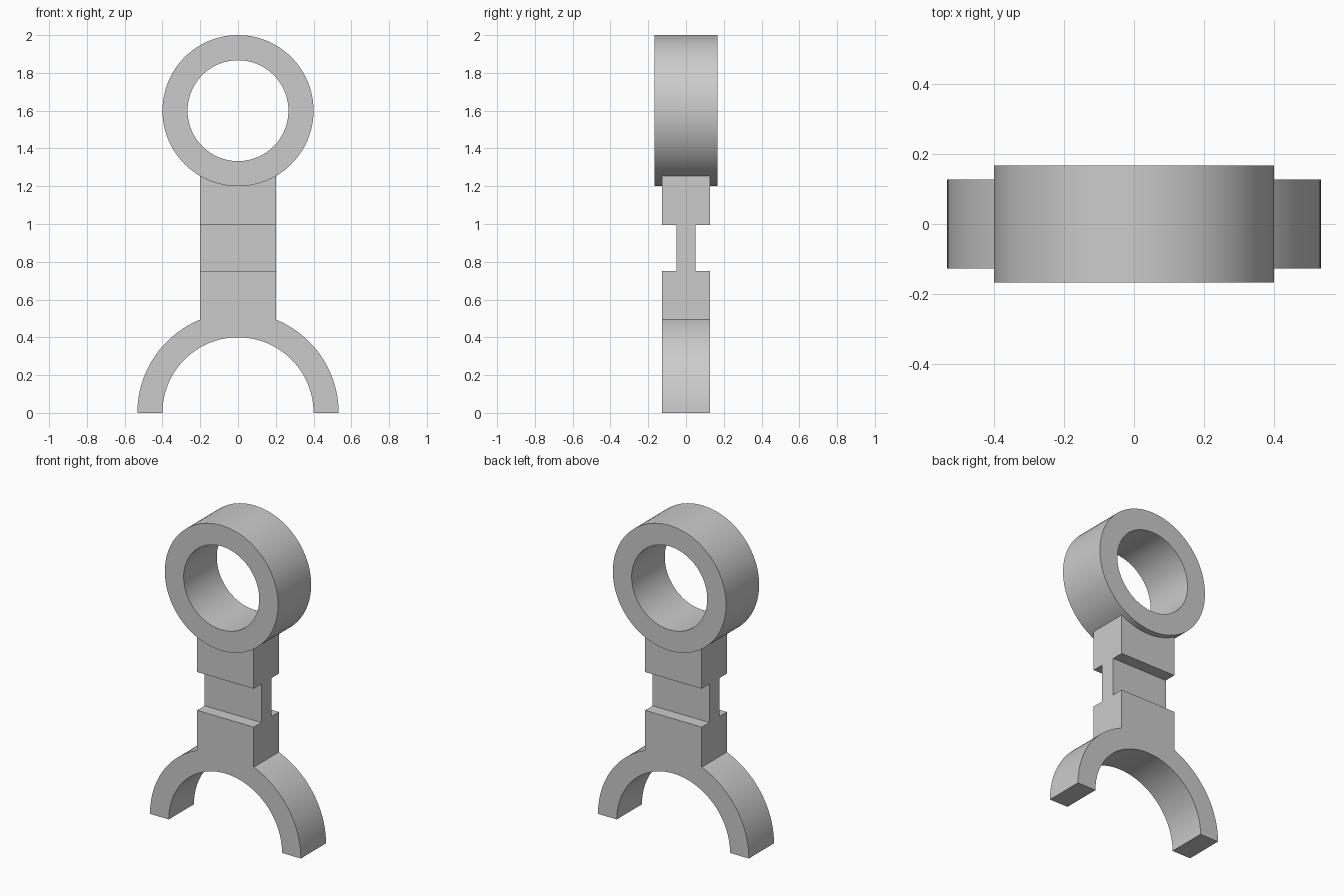
import bpy, bmesh
from math import cos, sin, pi, radians

if "Cube" in bpy.data.objects:
    bpy.data.objects.remove(bpy.data.objects["Cube"])


def finish(name, bm):
    bmesh.ops.recalc_face_normals(bm, faces=bm.faces)
    mesh = bpy.data.meshes.new(name)
    bm.to_mesh(mesh)
    bm.free()
    obj = bpy.data.objects.new(name, mesh)
    bpy.context.collection.objects.link(obj)
    return obj


def band(name, z, r_in, r_out, half_depth, sweep, steps):
    """Rectangular section swept round the y axis; closed for a full turn."""
    bm = bmesh.new()
    full = sweep >= 2 * pi
    section = [(r_in, -half_depth), (r_out, -half_depth),
               (r_out, half_depth), (r_in, half_depth)]
    rings = []
    for i in range(steps if full else steps + 1):
        a = sweep * i / steps
        rings.append([bm.verts.new((r * cos(a), y, z + r * sin(a))) for r, y in section])
    for i in range(steps):
        p, q = rings[i], rings[(i + 1) % len(rings)]
        for k in range(4):
            n = (k + 1) % 4
            bm.faces.new((p[k], p[n], q[n], q[k]))
    if not full:
        bm.faces.new(rings[0])
        bm.faces.new(rings[-1])
    return finish(name, bm)


def shank(name, half_width, half_profile):
    """Side profile (y, z), mirrored in y and extruded along x."""
    bm = bmesh.new()
    outline = half_profile + [(-y, z) for y, z in reversed(half_profile)]
    face = bm.faces.new([bm.verts.new((-half_width, y, z)) for y, z in outline])
    out = bmesh.ops.extrude_face_region(bm, geom=[face], use_keep_orig=True)
    moved = [v for v in out["geom"] if isinstance(v, bmesh.types.BMVert)]
    bmesh.ops.translate(bm, verts=moved, vec=(2 * half_width, 0, 0))
    return finish(name, bm)


# Closed eye at the top, half-round saddle at the foot
rod = band("connecting_rod", 1.6, 0.267, 0.4, 0.167, 2 * pi, 96)
saddle = band("saddle", 0, 0.4, 0.533, 0.127, pi, 64)

# Square shank with a thin web in the middle
neck = shank("shank", 0.2, [(0.127, 0.43), (0.127, 0.75), (0.05, 0.75),
                            (0.05, 0.995), (0.127, 0.995), (0.127, 1.28)])

# Fuse the parts into one solid
bpy.context.view_layer.objects.active = rod
for part in (neck, saddle):
    mod = rod.modifiers.new("fuse", 'BOOLEAN')
    mod.operation = 'UNION'
    mod.solver = 'EXACT'
    mod.object = part
    bpy.ops.object.modifier_apply(modifier=mod.name)
    bpy.data.objects.remove(part)

rod.select_set(True)
bpy.ops.object.shade_smooth_by_angle(angle=radians(30))
